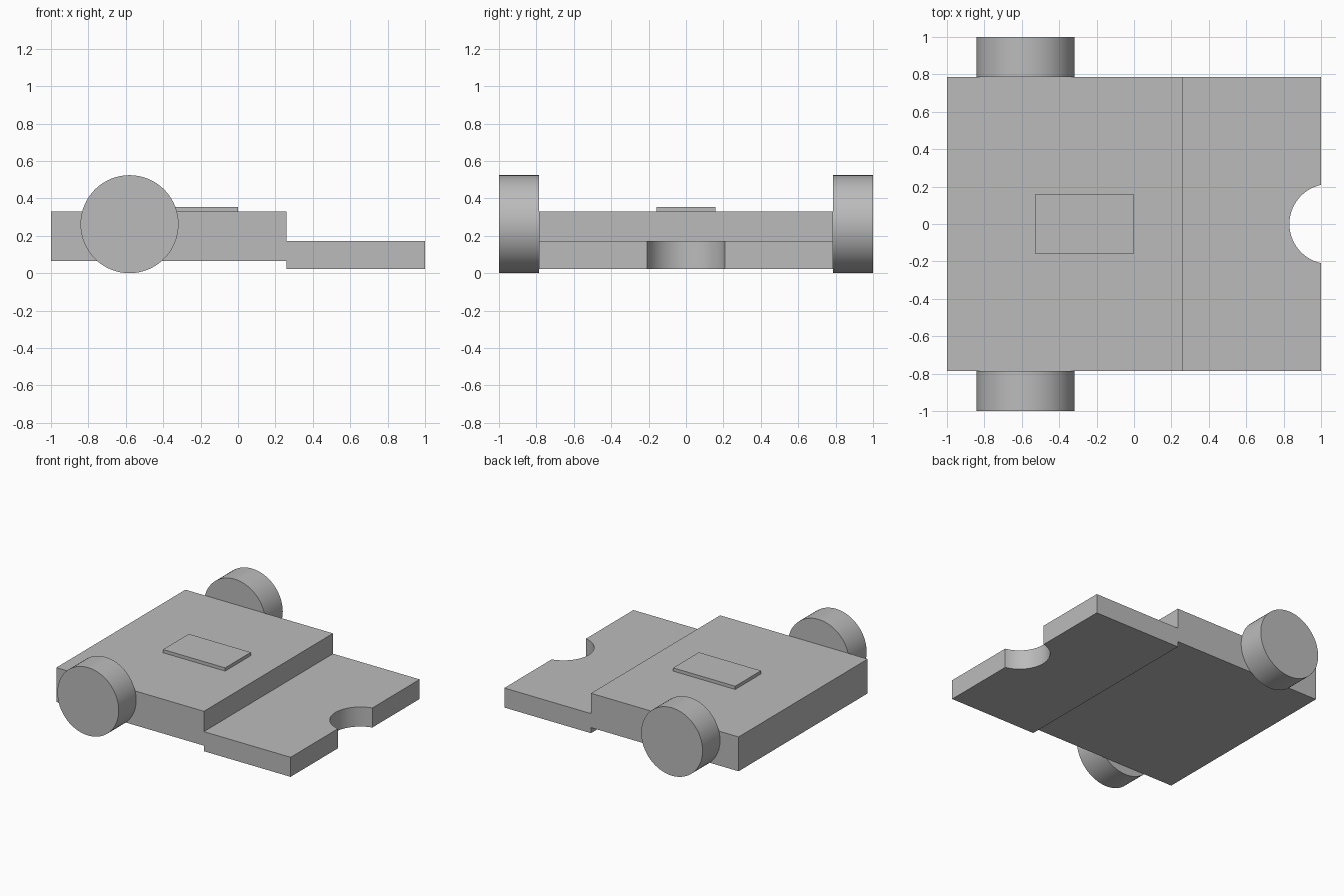
import bpy, bmesh, math

cube = bpy.data.objects.get("Cube")
if cube:
    bpy.data.objects.remove(cube, do_unlink=True)

GREY = (0.5, 0.5, 0.5, 1)
grey = bpy.data.materials.new("plain grey")
grey.use_nodes = True
grey.diffuse_color = GREY
grey.node_tree.nodes["Principled BSDF"].inputs["Base Color"].default_value = GREY


def extrude(name, outline, z0, z1):
    """Solid made by raising a flat outline from z0 to z1."""
    bm = bmesh.new()
    face = bm.faces.new([bm.verts.new((x, y, z0)) for x, y in outline])
    top = bmesh.ops.extrude_face_region(bm, geom=[face])["geom"]
    bmesh.ops.translate(bm, vec=(0, 0, z1 - z0),
                        verts=[v for v in top if isinstance(v, bmesh.types.BMVert)])
    bmesh.ops.recalc_face_normals(bm, faces=bm.faces)
    mesh = bpy.data.meshes.new(name)
    bm.to_mesh(mesh)
    bm.free()
    obj = bpy.data.objects.new(name, mesh)
    bpy.context.collection.objects.link(obj)
    mesh.materials.append(grey)
    return obj


def smooth(obj):
    bpy.ops.object.select_all(action="DESELECT")
    obj.select_set(True)
    bpy.context.view_layer.objects.active = obj
    bpy.ops.object.shade_smooth_by_angle(angle=math.radians(30))


def rectangle(x0, x1, half):
    return [(x0, -half), (x1, -half), (x1, half), (x0, half)]


WIDTH = 0.787   # half width of the chassis
STEP = 0.26     # where the raised body meets the low deck

# Raised body and the thin raised panel on top
extrude("body", rectangle(-1, STEP, WIDTH), 0.065, 0.33)
extrude("top_panel", rectangle(-0.53, 0, 0.157), 0.33, 0.355)

# Low deck with a round notch in its outer edge
radius, centre = 0.214, 1.045
spread = math.acos((centre - 1) / radius)
notch = [(centre - radius * math.cos(a), radius * math.sin(a))
         for a in (spread * (1 - i / 16) for i in range(33))]
low, high = rectangle(STEP, 1, WIDTH)[:2], rectangle(STEP, 1, WIDTH)[2:]
deck = extrude("low_deck", low + notch[::-1] + high, 0.022, 0.173)
smooth(deck)

# Pair of wheels
for side, name in ((-1, "right_wheel"), (1, "left_wheel")):
    bpy.ops.mesh.primitive_cylinder_add(
        vertices=64, radius=0.262, depth=1 - WIDTH,
        location=(-0.58, side * (1 + WIDTH) / 2, 0.262),
        rotation=(math.pi / 2, 0, 0))
    wheel = bpy.context.object
    wheel.name = name
    wheel.data.materials.append(grey)
    smooth(wheel)
